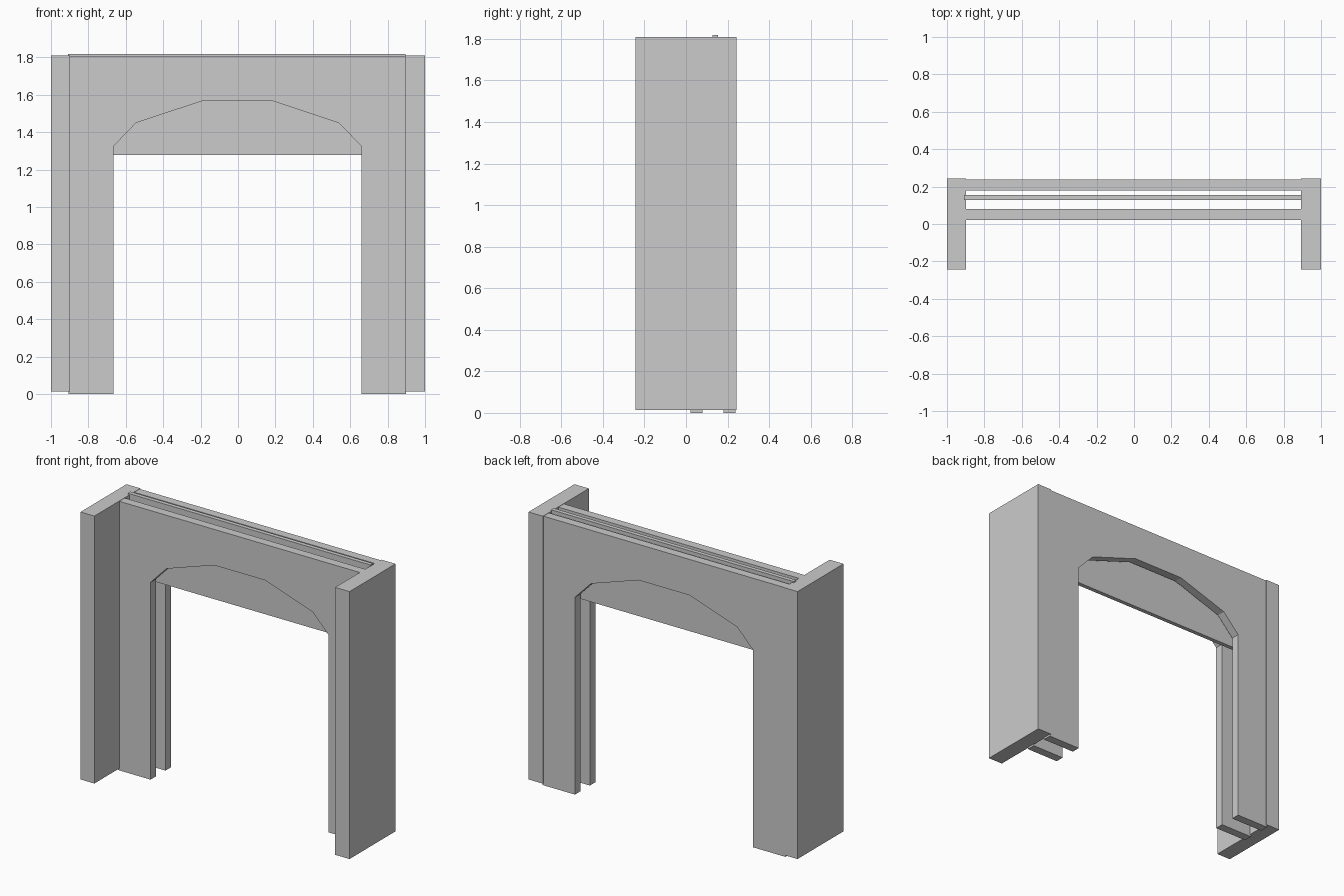
import bpy
import bmesh

if "Cube" in bpy.data.objects:
    bpy.data.objects.remove(bpy.data.objects["Cube"])


def box(name, x0, x1, y0, y1, z0, z1):
    extrude_profile(name, [(x0, z0), (x1, z0), (x1, z1), (x0, z1)], y0, y1)


def extrude_profile(name, profile, y0, y1):
    """Extrude an x/z outline from y0 to y1."""
    bm = bmesh.new()
    face = bm.faces.new([bm.verts.new((x, y0, z)) for x, z in profile])
    result = bmesh.ops.extrude_face_region(bm, geom=[face])
    moved = [v for v in result["geom"] if isinstance(v, bmesh.types.BMVert)]
    bmesh.ops.translate(bm, verts=moved, vec=(0, y1 - y0, 0))
    bmesh.ops.recalc_face_normals(bm, faces=bm.faces)
    mesh = bpy.data.meshes.new(name)
    bm.to_mesh(mesh)
    bm.free()
    obj = bpy.data.objects.new(name, mesh)
    bpy.context.collection.objects.link(obj)
    return obj


# Side pillars
box("left_pillar", -1.0, -0.897, -0.244, 0.244, 0.013, 1.81)
box("right_pillar", 0.893, 1.0, -0.244, 0.244, 0.013, 1.81)

# Front and back arch walls: outer outline, then the faceted opening
CX = -0.003
opening = [(0.662, 0.0), (0.662, 1.325), (0.543, 1.449), (0.188, 1.567)]
outline = [(CX - 0.902, 0.0), (CX - 0.902, 1.808), (CX + 0.902, 1.808), (CX + 0.902, 0.0)]
outline += [(CX + x, z) for x, z in opening]
outline += [(CX - x, z) for x, z in reversed(opening)]
extrude_profile("front_arch_wall", outline, 0.021, 0.079)
extrude_profile("back_arch_wall", outline, 0.180, 0.238)

# Raised sliding door between the walls
box("sliding_door", -0.908, 0.895, 0.127, 0.155, 1.279, 1.819)
